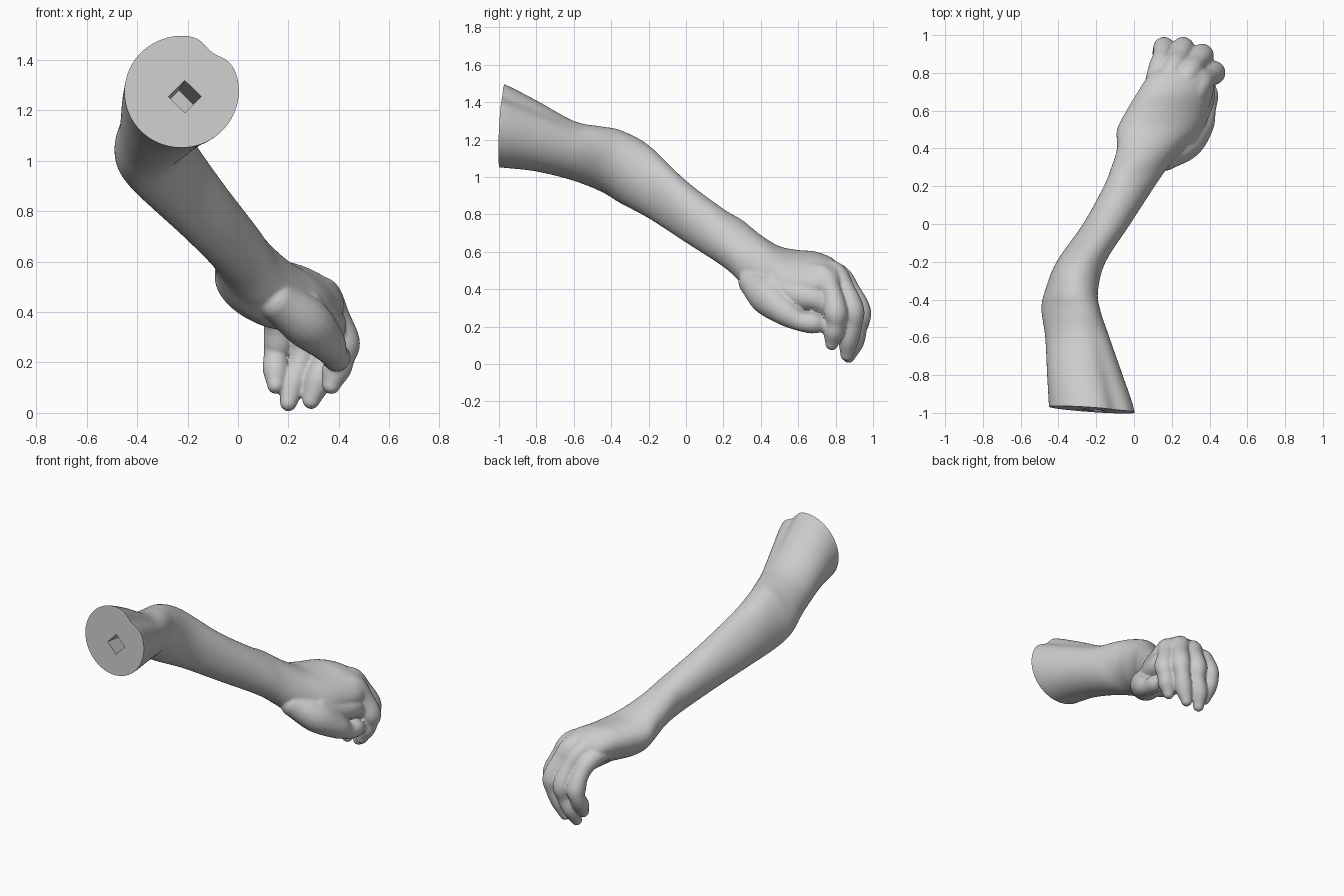
import bpy, bmesh, math
from mathutils import Vector, Matrix

old = bpy.data.objects.get("Cube")
if old:
    bpy.data.objects.remove(old, do_unlink=True)

skin = bpy.data.materials.new("plaster_grey")
skin.use_nodes = True
grey = (0.6, 0.6, 0.6, 1)
skin.diffuse_color = grey
skin.node_tree.nodes["Principled BSDF"].inputs["Base Color"].default_value = grey


def smooth_path(stations, steps=6):
    """Catmull-Rom interpolation of tuples of any length, given in hundredths."""
    pts = [Vector(s) / 100 for s in stations]
    pts = [pts[0] * 2 - pts[1]] + pts + [pts[-1] * 2 - pts[-2]]
    out = []
    for a, b, c, d in zip(pts, pts[1:], pts[2:], pts[3:]):
        for i in range(steps):
            t = i / steps
            out.append(b + (c - a) * (t / 2)
                       + (a * 2 - b * 5 + c * 4 - d) * (t * t / 2)
                       + (b * 3 - a - c * 3 + d) * (t ** 3 / 2))
    return out + [pts[-2]]


def loft(bm, rings):
    """Skin a closed tube through rings of points and cap both ends."""
    loops = [[bm.verts.new(p) for p in ring] for ring in rings]
    n = len(loops[0])
    for low, high in zip(loops, loops[1:]):
        for i in range(n):
            j = (i + 1) % n
            bm.faces.new((low[i], low[j], high[j], high[i]))
    bm.faces.new(loops[0][::-1])
    bm.faces.new(loops[-1])


def digit(bm, stations, sides=20):
    """Round tube through (x, y, z, radius) stations with ball ends."""
    path = smooth_path(stations)
    rings = []
    for i, p in enumerate(path):
        ahead, behind = path[min(i + 1, len(path) - 1)], path[max(i - 1, 0)]
        d = (ahead - behind).to_3d().normalized()
        u = Vector((1, 0, 0))
        u = (u - d * d.x).normalized()
        v = d.cross(u)
        turns = [math.tau * k / sides for k in range(sides)]
        rings.append([p.to_3d() + (u * math.cos(a) + v * math.sin(a)) * p[3]
                      for a in turns])
    loft(bm, rings)
    for end in (path[0], path[-1]):
        bmesh.ops.create_icosphere(bm, subdivisions=3, radius=end[3],
                                   matrix=Matrix.Translation(end.to_3d()))


def to_object(bm, name):
    bmesh.ops.recalc_face_normals(bm, faces=bm.faces[:])
    mesh = bpy.data.meshes.new(name)
    bm.to_mesh(mesh)
    bm.free()
    obj = bpy.data.objects.new(name, mesh)
    bpy.context.collection.objects.link(obj)
    return obj


def apply(obj, kind, **settings):
    mod = obj.modifiers.new(kind.lower(), kind)
    for key, value in settings.items():
        setattr(mod, key, value)
    bpy.ops.object.select_all(action='DESELECT')
    bpy.context.view_layer.objects.active = obj
    obj.select_set(True)
    bpy.ops.object.modifier_apply(modifier=mod.name)


# Upper arm, elbow, forearm and palm: (y, x min, x max, z min, z max, lean)
sections = [
    (-110, -45, 1, 106, 153, 0),
    (-98, -45, 0, 105, 150, 0),
    (-80, -46, -6, 103, 141, 0),
    (-60, -47, -13, 98, 130, 15),
    (-45, -49, -18, 92, 127, 30),
    (-35, -47, -19, 86, 125, 15),
    (-20, -41, -15, 78, 117, -10),
    (0, -27, -2, 65, 98, -20),
    (20, -16, 11, 52, 83, -35),
    (30, -12, 18, 43, 77, -48),
    (40, -9, 27, 34, 69, -42),
    (50, -9, 35, 33, 63, -35),
    (60, -4, 39, 33, 61, -35),
    (70, 2, 42, 34, 60, -35),
    (79, 8, 41, 37, 56, -30),
    (83, 14, 37, 40, 50, -30),
]


def arm_ring(s, sides=64):
    y, x0, x1, z0, z1, lean = s
    groove = 0.13 * max(0, min(1, -(y + 0.5) / 0.45))
    ring = []
    for k in range(sides):
        a = math.tau * k / sides
        f = 1 - groove * math.exp(-((a - 0.9) / 0.28) ** 2)
        ring.append(((x0 + x1) / 2 + (x1 - x0) / 2 * f * math.cos(a), y,
                     (z0 + z1) / 2 + (z1 - z0) / 2 * f * math.sin(a + lean)))
    return ring


bm = bmesh.new()
loft(bm, [arm_ring(s) for s in smooth_path(sections)])

# Curled fingers, thumb and the web beside it: (x, y, z, radius) from hand to tip
index = [(28, 60, 49, 5), (34, 73, 47, 6.5), (39, 78, 38, 5.4), (42, 80, 28, 6.4),
         (41, 80, 22, 5.4), (39, 79, 17, 5.7), (37, 78, 11, 3.6)]
middle = [(21, 62, 52, 5), (28, 78, 49, 6.5), (33, 85, 40, 5.3), (36, 89, 29, 6.3),
          (35, 89, 21, 5.2), (32, 87, 13, 5.5), (29, 86, 5, 3.5)]
ring_finger = [(14, 62, 52, 5), (20, 80, 48, 6.3), (24, 88, 39, 5.3),
               (26, 93, 28, 6), (25, 92, 20, 5), (22, 90, 12, 5.3), (20, 87, 4, 3.4)]
little = [(8, 62, 48, 5), (13, 81, 44, 5.8), (15, 89, 37, 5), (16, 93, 28, 5.9),
          (15, 93, 22, 4.9), (15, 90, 17, 5.2), (15, 87, 11, 3.5)]
thumb = [(16, 36, 44, 8), (27, 44, 36, 10), (35, 53, 28, 7.6),
         (38, 61, 23, 5.4), (39, 68, 22, 5.7), (39, 73, 21, 4.2)]
web = [(26, 48, 42, 8), (33, 60, 37, 7.5), (36, 69, 35, 7), (37, 75, 31, 5)]
for stations in (index, middle, ring_finger, little, thumb, web):
    digit(bm, stations)

# Merge everything into one soft sculpted surface
arm = to_object(bm, "arm_with_hand")
apply(arm, 'REMESH', mode='VOXEL', voxel_size=0.008)
apply(arm, 'SMOOTH', factor=0.5, iterations=4)

# Flat cut at the shoulder end
bm = bmesh.new()
bm.from_mesh(arm.data)
cut = bmesh.ops.bisect_plane(
    bm, geom=bm.verts[:] + bm.edges[:] + bm.faces[:], clear_inner=True,
    plane_co=(0, -1, 1.25), plane_no=Vector((0.07, 1, -0.057)).normalized())
rim = [g for g in cut["geom_cut"] if isinstance(g, bmesh.types.BMEdge)]
bmesh.ops.edgeloop_fill(bm, edges=rim)
bmesh.ops.recalc_face_normals(bm, faces=bm.faces[:])
bm.to_mesh(arm.data)
bm.free()

# Square peg socket in the cut face
bm = bmesh.new()
corners = [(0.065, 0), (0, 0.065), (-0.065, 0), (0, -0.065)]
loft(bm, [[(-0.21 + x - 0.12 * t, -0.99 + t, 1.255 + z - 0.2 * t)
           for x, z in corners] for t in (-0.06, 0.2)])
socket = to_object(bm, "socket_cutter")
socket.hide_render = True
apply(arm, 'BOOLEAN', object=socket, operation='DIFFERENCE', solver='EXACT')
bpy.data.objects.remove(socket, do_unlink=True)

arm.data.materials.clear()
arm.data.materials.append(skin)
for face in arm.data.polygons:
    face.material_index = 0
bpy.ops.object.select_all(action='DESELECT')
bpy.context.view_layer.objects.active = arm
arm.select_set(True)
bpy.ops.object.shade_smooth_by_angle(angle=math.radians(40))
